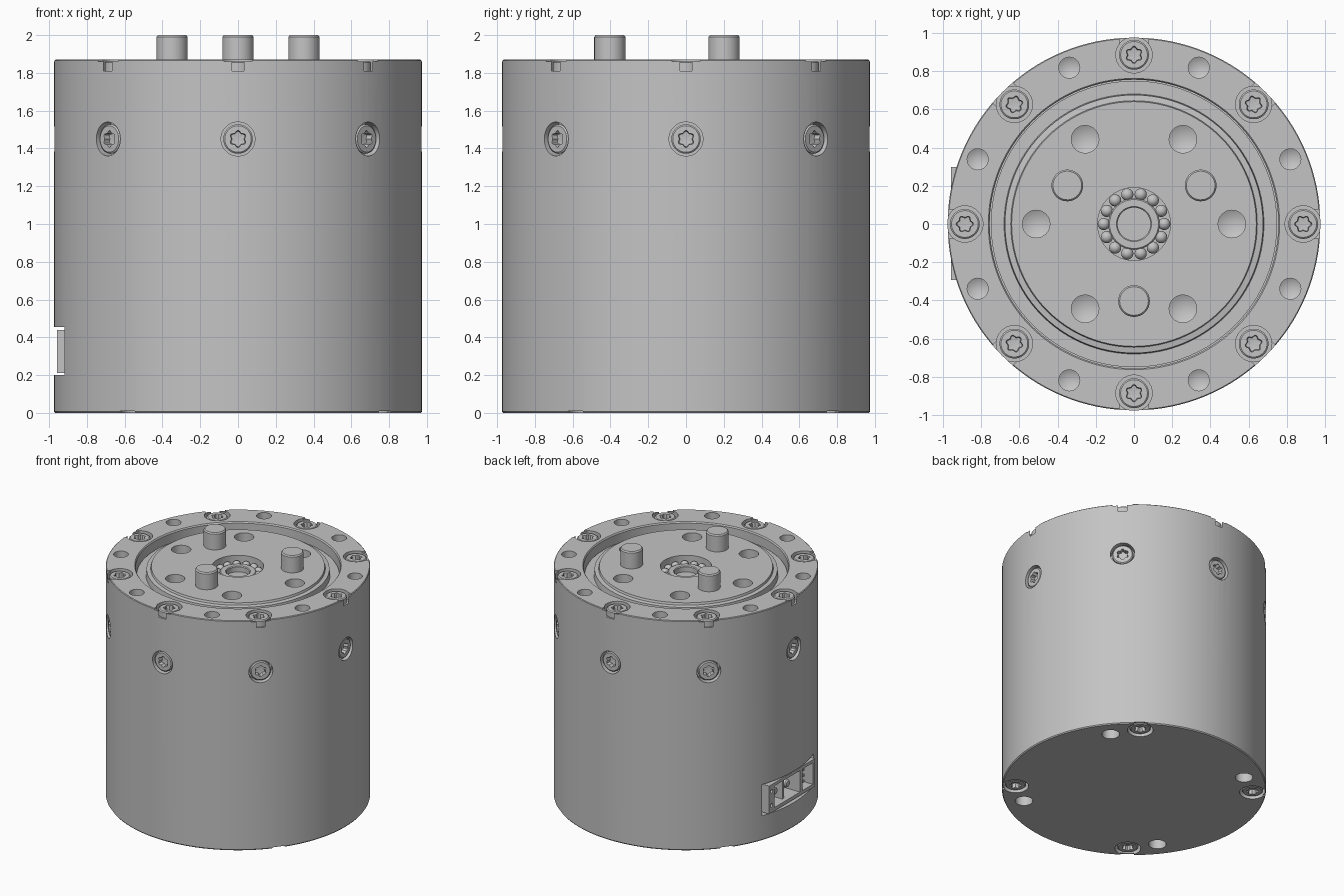
import bpy, bmesh
from math import pi, cos, sin, radians
from mathutils import Matrix, Vector

if "Cube" in bpy.data.objects:
    bpy.data.objects.remove(bpy.data.objects["Cube"])

grey = bpy.data.materials.new("plain grey metal")
grey.use_nodes = True
grey.diffuse_color = (0.55, 0.55, 0.55, 1)
grey.node_tree.nodes["Principled BSDF"].inputs["Base Color"].default_value = (0.55, 0.55, 0.55, 1)

R, TOP, DISC = 0.975, 1.87, 1.862
RIM = 0.885          # bolt circle on the end faces
EIGHT = [k * pi / 4 for k in range(8)]


def lathe(bm, profile, matrix=Matrix(), seg=32):
    """Revolve (radius, height[, lobe]) points about local z; lobe makes a six-lobed ring."""
    rings = []
    for p in profile:
        r, z, lobe = (*p, 0)[:3]
        if r == 0:
            rings.append([bm.verts.new(matrix @ Vector((0, 0, z)))])
            continue
        ring = []
        for i in range(seg):
            a = 2 * pi * i / seg
            q = r * (1 + lobe * cos(6 * a))
            ring.append(bm.verts.new(matrix @ Vector((q * cos(a), q * sin(a), z))))
        rings.append(ring)
    for a, b in zip(rings, rings[1:]):
        for i in range(seg):
            j = (i + 1) % seg
            if len(a) == 1:
                bm.faces.new((a[0], b[j], b[i]))
            elif len(b) == 1:
                bm.faces.new((a[i], a[j], b[0]))
            else:
                bm.faces.new((a[i], a[j], b[j], b[i]))


def box(bm, lo, hi, matrix=Matrix()):
    lo, hi = Vector(lo), Vector(hi)
    place = Matrix.Translation((lo + hi) / 2) @ Matrix.Diagonal((*(hi - lo), 1))
    bmesh.ops.create_cube(bm, size=1, matrix=matrix @ place)


def polar(angle, r, z, tilt=0):
    """Frame at a polar position; tilt 0 points up, 90 outward, 180 down."""
    return (Matrix.Rotation(angle, 4, 'Z') @ Matrix.Translation((r, 0, z))
            @ Matrix.Rotation(radians(tilt), 4, 'Y'))


def finish(name, bm):
    bmesh.ops.recalc_face_normals(bm, faces=bm.faces)
    mesh = bpy.data.meshes.new(name)
    bm.to_mesh(mesh)
    bm.free()
    mesh.materials.append(grey)
    obj = bpy.data.objects.new(name, mesh)
    bpy.context.collection.objects.link(obj)
    smooth(mesh)
    return obj


def smooth(mesh):
    for f in mesh.polygons:
        f.use_smooth = True
    mesh.set_sharp_from_angle(angle=radians(30))


def cut(obj, bm):
    """Subtract the cutter mesh and bake the result."""
    cutter = finish("cutter", bm)
    cutter.hide_render = True
    mod = obj.modifiers.new("cut", 'BOOLEAN')
    mod.operation, mod.solver, mod.object = 'DIFFERENCE', 'EXACT', cutter
    bpy.context.view_layer.update()
    graph = bpy.context.evaluated_depsgraph_get()
    mesh = bpy.data.meshes.new_from_object(obj.evaluated_get(graph))
    obj.modifiers.clear()
    obj.data = mesh
    smooth(mesh)
    bpy.data.objects.remove(cutter)


def drill(r, depth, tip):
    return [(0, -depth - tip), (r, -depth), (r, 0.05), (0, 0.05)]


# Screw positions: top rim, side wall and base
top_screws = [polar(a, RIM, TOP) for a in EIGHT]
side_screws = [polar(a, R - 0.003, 1.45, 90) for a in EIGHT]
base_screws = [polar(radians(53 + 90 * k), RIM - 0.01, 0, 180) for k in range(4)]

# Housing: open-topped drum
bm = bmesh.new()
lathe(bm, [(0, 0), (R - 0.006, 0), (R, 0.008), (R, TOP - 0.005), (R - 0.005, TOP),
           (0.762, TOP), (0.755, TOP - 0.01), (0.755, 1.5), (0, 1.5)], seg=128)
housing = finish("housing", bm)

# Screw seats, rim holes and base holes
bm = bmesh.new()
for m in top_screws + base_screws:
    lathe(bm, drill(0.095, 0.06, 0), m)
for m in side_screws:
    lathe(bm, drill(0.09, 0.06, 0), m)
for a in EIGHT:
    lathe(bm, drill(0.055, 0.13, 0.03), polar(a + pi / 8, RIM, TOP))
for k in range(4):
    lathe(bm, drill(0.065, 0.15, 0.03), polar(radians(38 + 90 * k), 0.83, 0, 180))
cut(housing, bm)

# Shallow slots from the seats to the edge, and the connector bay
bm = bmesh.new()
for m in top_screws:
    box(bm, (0, -0.075, -0.011), (0.15, 0.075, 0.05), m)
for m in base_screws:
    box(bm, (-0.15, -0.05, -0.011), (0, 0.05, 0.05), m)
box(bm, (-1.1, -0.33, 0.2), (-0.76, 0.33, 0.455))
cut(housing, bm)

# Screws with six-lobed sockets, sharing one mesh
bm = bmesh.new()
lathe(bm, [(0, -0.07), (0.078, -0.07), (0.078, -0.016), (0.07, -0.009),
           (0.04, -0.009, 0.14), (0.036, -0.045, 0.14), (0, -0.05)], seg=36)
screw = finish("screw", bm)
screw.matrix_world = top_screws[0]
for m in top_screws[1:] + side_screws + base_screws:
    copy = bpy.data.objects.new("screw", screw.data)
    copy.matrix_world = m
    bpy.context.collection.objects.link(copy)

# Output disc with a groove around it and a bearing well in the middle
bm = bmesh.new()
lathe(bm, [(0, 1.505), (0.749, 1.505), (0.749, 1.79), (0.68, 1.79), (0.675, 1.84),
           (0.645, 1.845), (0.64, DISC), (0.19, DISC), (0.19, 1.76), (0, 1.76)], seg=96)
output_disc = finish("output_disc", bm)
bm = bmesh.new()
for k in range(6):
    lathe(bm, drill(0.072, 0.12, 0.035), polar(k * pi / 3, 0.512, DISC))
cut(output_disc, bm)

# Drive pins
for k in range(3):
    bm = bmesh.new()
    lathe(bm, [(0, 1.8), (0.083, 1.8), (0.083, 1.99), (0.075, 2), (0, 2)],
          polar(radians(30 + 120 * k), 0.403, 0))
    finish("drive_pin", bm)

# Ball bearing and hollow shaft
bm = bmesh.new()
for k in range(14):
    bmesh.ops.create_uvsphere(bm, u_segments=16, v_segments=10, radius=0.032,
                              matrix=polar(k * pi / 7, 0.158, 1.8))
finish("bearing_balls", bm)
bm = bmesh.new()
lathe(bm, [(0, 1.755), (0.135, 1.755), (0.135, 1.815), (0.128, 1.822), (0.092, 1.822),
           (0.086, 1.815), (0.086, 1.775), (0, 1.775)], seg=48)
finish("shaft_sleeve", bm)

# Connector block with a large socket, a narrow slot and two fixing holes
bm = bmesh.new()
box(bm, (-0.957, -0.293, 0.212), (-0.755, 0.297, 0.44))
connector = finish("connector_block", bm)
bm = bmesh.new()
box(bm, (-1.1, -0.1, 0.24), (-0.82, 0.23, 0.415))
box(bm, (-1.1, -0.265, 0.24), (-0.85, -0.135, 0.415))
for z in (0.27, 0.385):
    lathe(bm, drill(0.014, 0.05, 0), Matrix.Translation((-0.957, 0.264, z))
          @ Matrix.Rotation(-pi / 2, 4, 'Y'), 16)
cut(connector, bm)

# Contacts inside the connector
bm = bmesh.new()
for y in (-0.015, 0.145):
    lathe(bm, [(0, 0), (0.03, 0), (0.03, 0.085), (0.022, 0.095), (0, 0.095)],
          Matrix.Translation((-0.815, y, 0.3275)) @ Matrix.Rotation(-pi / 2, 4, 'Y'), 20)
box(bm, (-0.92, 0.055, 0.24), (-0.81, 0.075, 0.415))
for z in (0.28, 0.3275, 0.375):
    box(bm, (-0.92, -0.21, z - 0.01), (-0.84, -0.19, z + 0.01))
finish("connector_contacts", bm)
